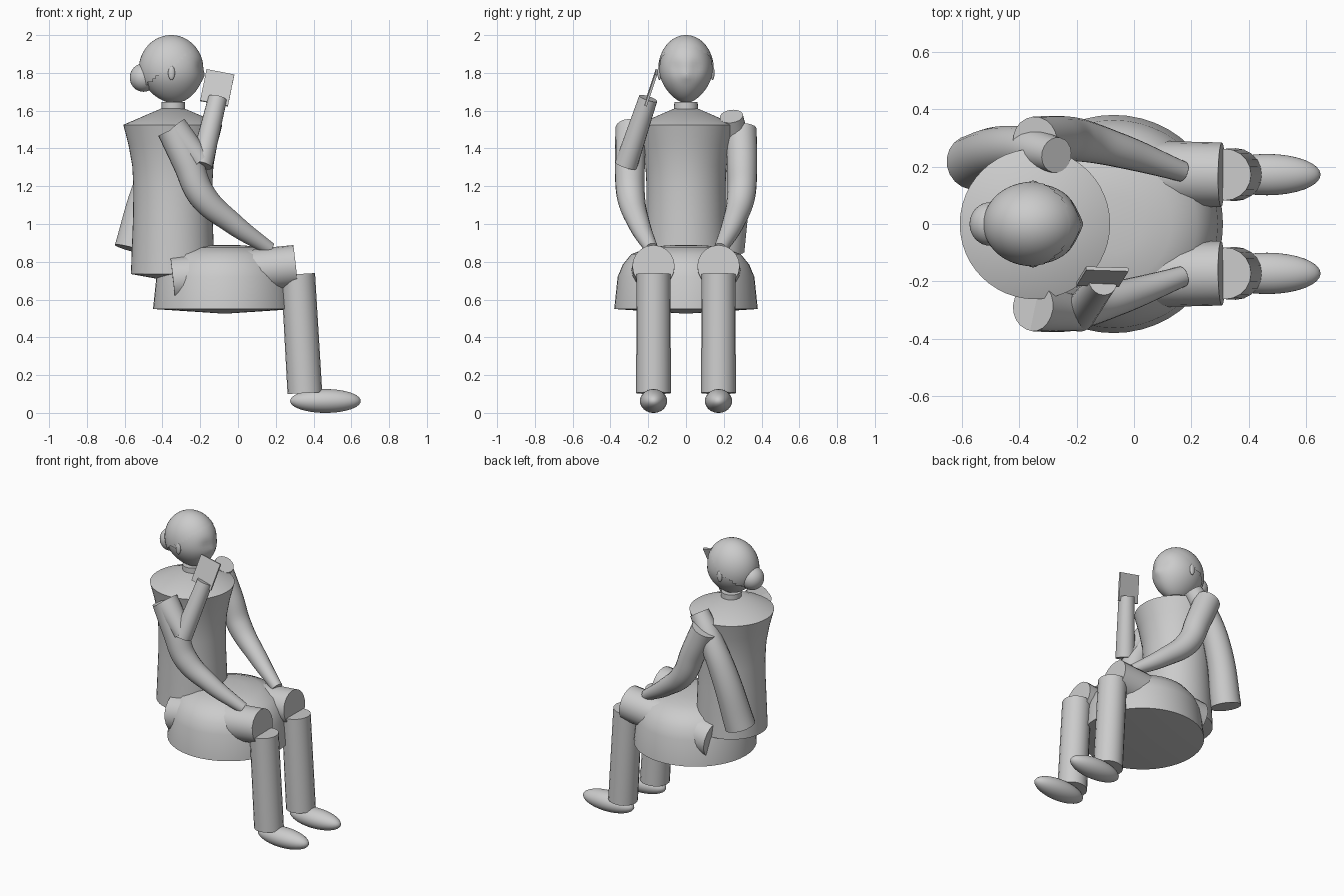
import bpy, bmesh, math
from mathutils import Vector, Matrix

if "Cube" in bpy.data.objects:
    bpy.data.objects.remove(bpy.data.objects["Cube"])


def finish(name, bm, smooth=True):
    me = bpy.data.meshes.new(name)
    bmesh.ops.recalc_face_normals(bm, faces=bm.faces)
    bm.to_mesh(me)
    bm.free()
    ob = bpy.data.objects.new(name, me)
    bpy.context.collection.objects.link(ob)
    select(ob)
    if smooth:
        bpy.ops.object.shade_smooth_by_angle(angle=math.radians(35))
    return ob


def select(ob):
    bpy.ops.object.select_all(action='DESELECT')
    ob.select_set(True)
    bpy.context.view_layer.objects.active = ob


def lathe(name, x, profile, n=48):
    """Revolve (radius, z) points round a vertical axis at x."""
    bm = bmesh.new()
    vs = [bm.verts.new((r, 0, z)) for r, z in profile]
    es = [bm.edges.new(p) for p in zip(vs, vs[1:])]
    bmesh.ops.spin(bm, geom=vs + es, cent=(0, 0, 0), axis=(0, 0, 1),
                   angle=math.tau, steps=n, use_duplicate=False)
    bmesh.ops.remove_doubles(bm, verts=bm.verts, dist=1e-4)
    bmesh.ops.translate(bm, verts=bm.verts, vec=(x, 0, 0))
    return finish(name, bm)


def ball(loc, radii, u=48, v=32):
    bm = bmesh.new()
    bmesh.ops.create_uvsphere(bm, u_segments=u, v_segments=v, radius=1)
    bmesh.ops.transform(bm, verts=bm.verts,
                        matrix=Matrix.Translation(loc) @ Matrix.Diagonal((*radii, 1)))
    return bm


def tube(name, points):
    """Tapered round tube through (x, y, z, radius) points with flat ends."""
    cu = bpy.data.curves.new(name, 'CURVE')
    cu.dimensions = '3D'
    cu.bevel_depth, cu.bevel_resolution = 1, 8
    cu.use_fill_caps, cu.resolution_u = True, 8
    sp = cu.splines.new('BEZIER')
    sp.bezier_points.add(len(points) - 1)
    for p, (x, y, z, r) in zip(sp.bezier_points, points):
        p.co, p.radius = (x, y, z), r
        p.handle_left_type = p.handle_right_type = 'AUTO'
    ob = bpy.data.objects.new(name, cu)
    bpy.context.collection.objects.link(ob)
    select(ob)
    bpy.ops.object.convert(target='MESH')
    ob = bpy.context.object
    bm = bmesh.new()
    bm.from_mesh(ob.data)
    bmesh.ops.remove_doubles(bm, verts=bm.verts, dist=1e-4)
    bpy.data.objects.remove(ob)
    return finish(name, bm)


# Torso, neck and skirt
lathe("torso", -0.345, [(0, 1.638), (0.262, 1.525), (0.235, 1.42), (0.215, 1.31),
                        (0.209, 1.2), (0.21, 1.05), (0.222, 0.735), (0, 0.695)])
lathe("neck", -0.342, [(0, 1.645), (0.062, 1.645), (0.064, 1.55), (0, 1.55)])
lathe("skirt", -0.07, [(0, 0.89), (0.1, 0.887), (0.2, 0.875), (0.29, 0.84), (0.335, 0.785),
                       (0.362, 0.72), (0.38, 0.55), (0, 0.525)])

# Head: egg with narrowed jaw, shallow eye sockets and a small nose
HEAD = Vector((-0.35, 0, 1.818))
bm = ball(HEAD, (0.168, 0.141, 0.178))
for v in bm.verts:
    d = v.co - HEAD
    if d.z < 0:
        t = (d.z / 0.178) ** 2
        v.co.y = HEAD.y + d.y * (1 - 0.25 * t)
        v.co.x = HEAD.x + d.x * (1 - 0.12 * t) + 0.012 * t
    if d.x > 0:
        for y, z, s, amount in ((0.055, 1.83, 0.025, -0.009), (-0.055, 1.83, 0.025, -0.009),
                                (0, 1.785, 0.016, 0.009)):
            v.co.x += amount * math.exp(-((d.y - y) ** 2 + (v.co.z - z) ** 2) / (2 * s * s))
finish("head", bm)

# Hair cap, trimmed along a sloping stepped hairline, and bun
bm = ball((-0.354, 0, 1.82), (0.171, 0.147, 0.18))
low = [f for f in bm.faces
       if f.calc_center_median().z < 1.91 + 0.755 * (f.calc_center_median().x + 0.255)]
bmesh.ops.delete(bm, geom=low, context='FACES')
finish("hair", bm)
finish("hair_bun", ball((-0.5, 0, 1.775), (0.073, 0.076, 0.075), 32, 20))

# Parts on both sides
for side, s in (("left", 1), ("right", -1)):
    finish(side + "_ear", ball((-0.352, s * 0.14, 1.8), (0.018, 0.011, 0.038), 20, 14))
    tube(side + "_lap_arm", [(-0.345, s * 0.29, 1.5, 0.084), (-0.265, s * 0.297, 1.32, 0.08),
                             (-0.19, s * 0.292, 1.15, 0.075), (-0.03, s * 0.25, 1.005, 0.058),
                             (0.168, s * 0.183, 0.868, 0.036)])
    tube(side + "_thigh", [(-0.345, s * 0.18, 0.705, 0.12), (0.305, s * 0.172, 0.777, 0.112)])
    tube(side + "_shin", [(0.318, s * 0.172, 0.735, 0.09), (0.354, s * 0.172, 0.105, 0.092)])
    finish(side + "_foot", ball((0.463, s * 0.172, 0.063), (0.187, 0.072, 0.063), 32, 20))

# Left hanging sleeve
tube("left_hanging_sleeve", [(-0.27, 0.24, 1.57, 0.062), (-0.37, 0.262, 1.42, 0.075),
                             (-0.47, 0.255, 1.2, 0.085), (-0.56, 0.215, 0.865, 0.096)])

# Raised right arm holding a phone
tube("right_raised_upper_arm", [(-0.345, -0.29, 1.5, 0.084), (-0.195, -0.312, 1.33, 0.06)])
tube("right_raised_forearm", [(-0.195, -0.318, 1.31, 0.06), (-0.108, -0.2, 1.665, 0.05)])
up = Vector((0.034, 0.055, 0.165)).normalized()
across = Vector((1, 0, -0.1))
across = (across - up * across.dot(up)).normalized()
out = up.cross(across)
bm = bmesh.new()
bmesh.ops.create_cube(bm, size=1)
rot = Matrix((across, out, up)).transposed().to_4x4()
bmesh.ops.transform(bm, verts=bm.verts, matrix=Matrix.Translation((-0.11, -0.184, 1.721))
                    @ rot @ Matrix.Diagonal((0.15, 0.013, 0.178, 1)))
finish("phone", bm, smooth=False)
